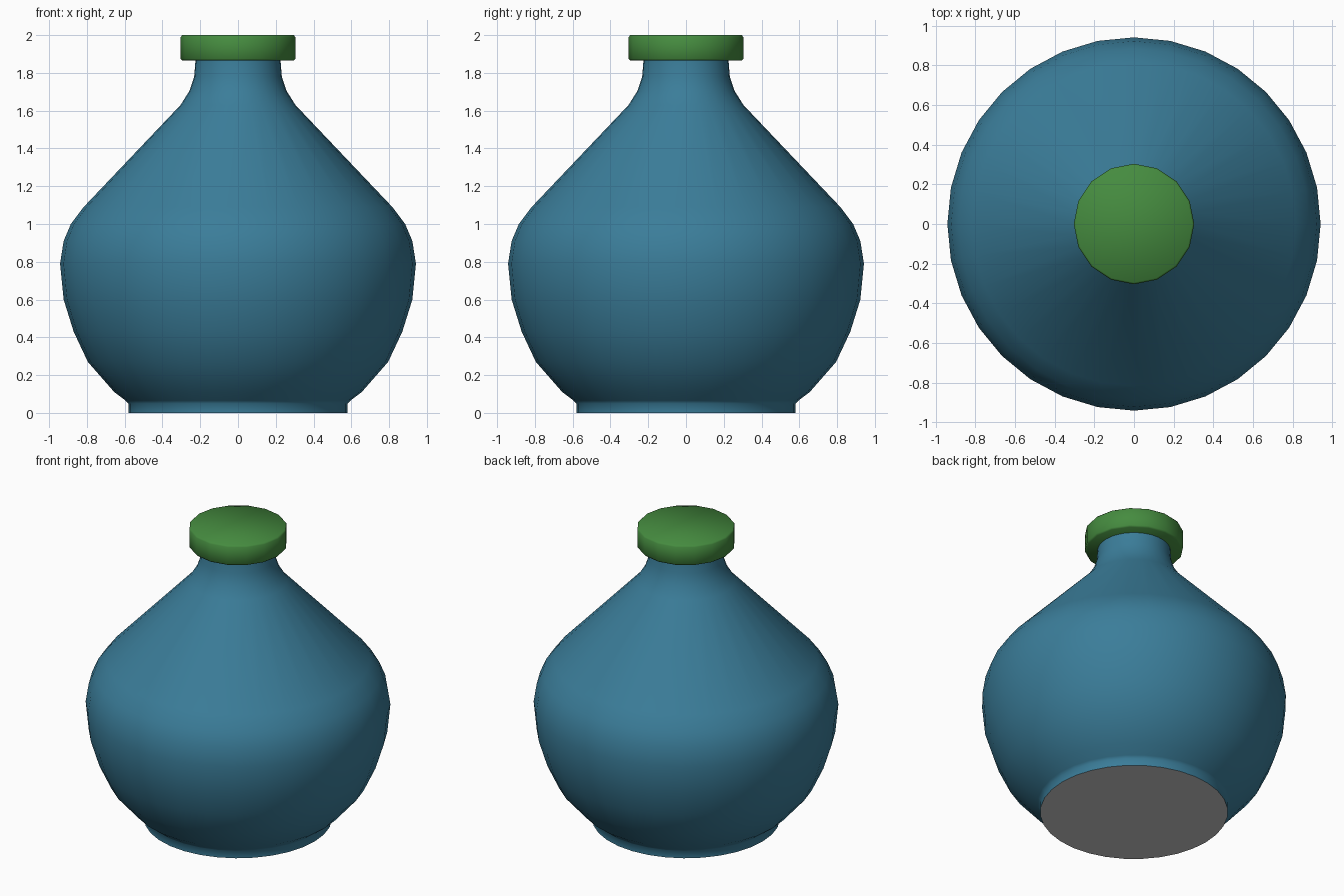
import bpy, bmesh
from math import cos, sin, pi, radians

if "Cube" in bpy.data.objects:
    bpy.data.objects.remove(bpy.data.objects["Cube"])


def material(name, colour):
    m = bpy.data.materials.new(name)
    m.diffuse_color = (*colour, 1)
    m.use_nodes = True
    m.node_tree.nodes["Principled BSDF"].inputs["Base Color"].default_value = m.diffuse_color
    return m


def lathe(name, profile, sides, mat=None, cap_bottom=False, cap_top=False, angle=60):
    bm = bmesh.new()
    rings = [[bm.verts.new((r * cos(2 * pi * i / sides), r * sin(2 * pi * i / sides), z))
              for i in range(sides)] for r, z in profile]
    for low, high in zip(rings, rings[1:]):
        for i in range(sides):
            j = (i + 1) % sides
            bm.faces.new((low[i], low[j], high[j], high[i]))
    if cap_bottom:
        bm.faces.new(rings[0][::-1])
    if cap_top:
        bm.faces.new(rings[-1])
    mesh = bpy.data.meshes.new(name)
    bm.to_mesh(mesh)
    bm.free()
    obj = bpy.data.objects.new(name, mesh)
    bpy.context.collection.objects.link(obj)
    if mat:
        mesh.materials.append(mat)
    bpy.ops.object.select_all(action='DESELECT')
    obj.select_set(True)
    bpy.context.view_layer.objects.active = obj
    bpy.ops.object.shade_smooth_by_angle(angle=radians(angle))
    return obj


blue = material("blue_glass", (0.043, 0.205, 0.32))
green = material("green_stopper", (0.06, 0.26, 0.05))

# Bottle body: foot, round belly, sloping shoulder and neck
lathe("bottle_body", [
    (0.58, 0), (0.58, 0.05), (0.595, 0.065), (0.655, 0.11), (0.795, 0.27),
    (0.87, 0.43), (0.923, 0.60), (0.942, 0.79), (0.923, 0.91), (0.885, 1.0),
    (0.817, 1.09), (0.304, 1.63), (0.257, 1.705), (0.232, 1.78), (0.225, 1.87),
], 32, blue)

# Grey underside of the foot
lathe("bottle_base", [(0.58, 0)], 32, cap_bottom=True)

# Stopper with softened rims
lathe("stopper", [
    (0.295, 1.865), (0.304, 1.875), (0.304, 1.99), (0.295, 2.0),
], 16, green, cap_bottom=True, cap_top=True, angle=50)
